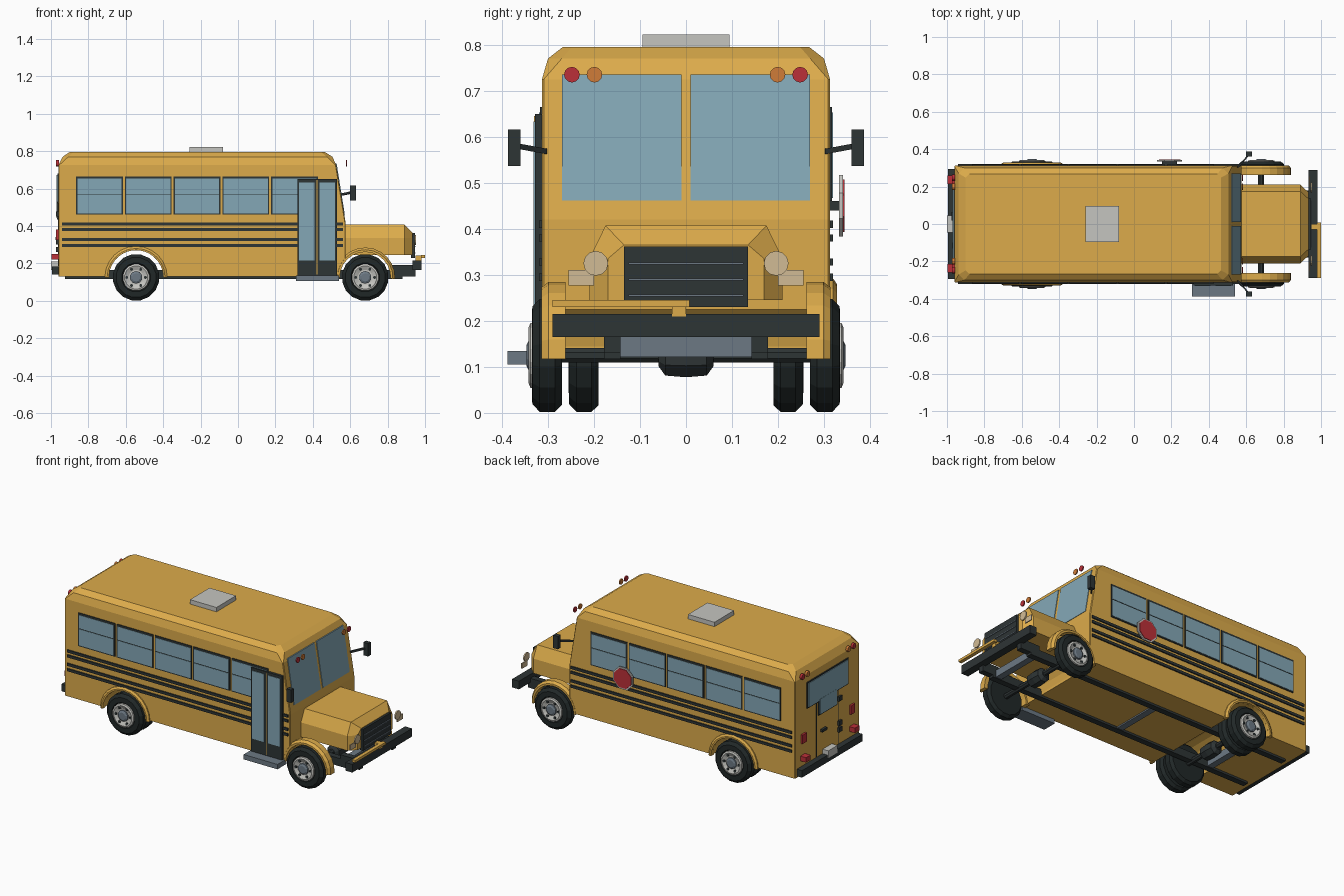
import bpy, bmesh
from math import sin, cos, pi
from mathutils import Vector

cube = bpy.data.objects.get("Cube")
if cube:
    bpy.data.objects.remove(cube)


def material(name, r, g, b):
    m = bpy.data.materials.new(name)
    m.use_nodes = True
    m.diffuse_color = (r, g, b, 1)
    m.node_tree.nodes["Principled BSDF"].inputs["Base Color"].default_value = (r, g, b, 1)
    return m


YELLOW = material("bus yellow", .72, .41, .07)
DARK = material("dark trim", .027, .035, .036)
TYRE = material("tyre black", .015, .021, .021)
GLASS = material("window glass", .23, .39, .47)
RED = material("signal red", .5, .03, .04)
ORANGE = material("amber lamp", .63, .2, .04)
PALE = material("headlight cream", .64, .5, .3)
GREY = material("light grey", .56, .56, .53)
SLATE = material("slate metal", .15, .19, .23)


def finish(name, bm, mat):
    bmesh.ops.recalc_face_normals(bm, faces=bm.faces)
    me = bpy.data.meshes.new(name)
    bm.to_mesh(me)
    bm.free()
    me.materials.append(mat)
    ob = bpy.data.objects.new(name, me)
    bpy.context.collection.objects.link(ob)
    return ob


def loft(name, rings, mat, closed=False):
    """Skin a list of equal-length point rings; cap the ends unless closed."""
    bm = bmesh.new()
    vs = [[bm.verts.new(p) for p in ring] for ring in rings]
    n = len(vs[0])
    pairs = list(zip(vs, vs[1:])) + ([(vs[-1], vs[0])] if closed else [])
    for a, b in pairs:
        for i in range(n):
            j = (i + 1) % n
            bm.faces.new((a[i], a[j], b[j], b[i]))
    if not closed:
        bm.faces.new(vs[0])
        bm.faces.new(vs[-1])
    return finish(name, bm, mat)


def box(name, x, y, z, mat):
    (x0, x1), (y0, y1), (z0, z1) = x, sorted(y), z
    return loft(name, [[(x0, y0, h), (x1, y0, h), (x1, y1, h), (x0, y1, h)] for h in (z0, z1)], mat)


def prism(name, outline, y0, y1, mat):
    return loft(name, [[(x, y, z) for x, z in outline] for y in (y0, y1)], mat)


def lathe(name, cx, cz, profile, mat, n=16):
    """Spin (radius, y) points about a crosswise axle."""
    rings = [[(cx + r * cos(2 * pi * (i + .5) / n), y, cz + r * sin(2 * pi * (i + .5) / n))
              for i in range(n)] for r, y in profile]
    return loft(name, rings, mat)


def disc(name, x0, x1, y, z, r, mat, n=12):
    """Round lamp facing along x."""
    return loft(name, [[(x, y + r * cos(2 * pi * i / n), z + r * sin(2 * pi * i / n))
                        for i in range(n)] for x in (x0, x1)], mat)


def arch(name, cx, r0, r1, y0, y1, mat, a0=0, a1=pi, n=12):
    """Wheel arch band with a bevelled outer edge."""
    e = (y1 - y0) * .3
    section = [(r0, y0), (r1, y0), (r1, y1 - e), (r1 - .012, y1), (r0, y1)]
    angles = [a0 + (a1 - a0) * i / n for i in range(n + 1)]
    return loft(name, [[(cx + r * cos(a), y, .125 + r * sin(a)) for r, y in section]
                       for a in angles], mat)


REAR, FRONT = -.545, .68

# Body shell with chamfered roof
rings = []
for z, xb, xf, w, c in ((.13, -.96, .575, .313, .004), (.42, -.96, .575, .313, .004),
                        (.725, -.96, .525, .313, .004), (.77, -.937, .505, .3, .03),
                        (.795, -.9, .465, .268, .02)):
    rings.append([(xb, w - c, z), (xb, c - w, z), (xb + c, -w, z), (xf - c, -w, z),
                  (xf, c - w, z), (xf, w - c, z), (xf - c, w, z), (xb + c, w, z)])
body = loft("body_shell", rings, YELLOW)

# Wheel wells cut through the body
cutters = [lathe("wheel_well_cutter", cx, .125, [(.146, -.5), (.146, .5)], YELLOW, 24)
           for cx in (REAR, FRONT)]
for c in cutters:
    c.hide_render = True
    mod = body.modifiers.new("wheel well", 'BOOLEAN')
    mod.operation, mod.solver, mod.object = 'DIFFERENCE', 'EXACT', c
bpy.context.view_layer.update()
cut = bpy.data.meshes.new_from_object(body.evaluated_get(bpy.context.evaluated_depsgraph_get()))
body.modifiers.clear()
body.data = cut
for c in cutters:
    bpy.data.objects.remove(c)

# Hood, narrowing towards the nose
hood = []
for x, w, top in ((.56, .21, .407), (.89, .21, .407), (.932, .17, .365)):
    hood.append([(x, -w, .245), (x, -w, .335), (x, .035 - w, top),
                 (x, w - .035, top), (x, w, .335), (x, w, .245)])
loft("hood", hood, YELLOW)
box("grille", (.925, .945), (-.135, .135), (.23, .362), DARK)
for z in (.255, .29, .325):
    box("grille_bar", (.945, .949), (-.125, .125), (z - .002, z + .002), SLATE)

# Side details on both sides
for s in (1, -1):
    for i in range(5):
        x0 = -.865 + i * .2605
        box("window_frame", (x0, x0 + .25), (s * .31, s * .317), (.46, .665), DARK)
        for z0, z1 in ((.467, .567), (.572, .653)):
            box("window_pane", (x0 + .007, x0 + .243), (s * .315, s * .319), (z0, z1), GLASS)
    for z in (.41, .38, .328, .295):
        box("side_stripe", (-.94, .562), (s * .31, s * .32), (z - .008, z + .008), DARK)
    arch("rear_arch", REAR, .146, .167, s * .3, s * .328, YELLOW)
    arch("front_fender", FRONT, .136, .16, s * .262, s * .314, YELLOW, -.05, pi)

    # Windscreen half on the sloped front
    slope = [(.575 - (z - .42) * .164, z) for z in (.462, .735)]
    prism("windscreen", [(slope[0][0] - .01, .462), (slope[0][0] + .003, .462),
                         (slope[1][0] + .004, .735), (slope[1][0] - .01, .735)],
          s * .01, s * .27, GLASS)

    # Lamps
    for y, mat in ((.248, RED), (.199, ORANGE)):
        disc("front_warning_lamp", .577, .584, s * y, .735, .017, mat)
        disc("rear_warning_lamp", -.972, -.958, s * y, .735, .017, mat)
    disc("headlight", .944, .952, s * .196, .325, .027, PALE)
    box("turn_lamp", (.936, .942), (s * .2, s * .255), (.277, .31), PALE)
    box("rear_brake_lamp", (-.972, -.955), (s * .215, s * .255), (.325, .38), RED)
    box("tail_lamp", (-.998, -.955), (s * .215, s * .26), (.22, .25), RED)

    # Mirror with slanted arm
    arm = [Vector((.555, s * .302, .568)), Vector((.615, s * .372, .581))]
    loft("mirror_arm", [[p + Vector((.005 * cos(a), .005 * sin(a), h)) for a, h in
                         ((0, -.006), (pi, -.006), (pi, .006), (0, .006))] for p in arm], DARK)
    box("mirror_head", (.6, .632), (s * .36, s * .387), (.537, .616), DARK)

    # Chassis rail and bumper bracket
    box("chassis_rail", (-.925, .88), (s * .142, s * .178), (.117, .165), DARK)
    box("rail_horn", (.82, .95), (s * .142, s * .178), (.13, .19), DARK)

    # Wheels: single in front, twin at the rear
    for cx, inner in ((FRONT, False), (REAR, True)):
        for y0 in ([.27, .19] if inner else [.27]):
            lathe("tyre", cx, .125, [(.07, s * y0), (.11, s * y0), (.125, s * (y0 + .015)),
                                     (.125, s * (y0 + .048)), (.108, s * (y0 + .064)),
                                     (.078, s * (y0 + .065)), (.07, s * (y0 + .055))], TYRE)
        lathe("wheel_rim", cx, .125, [(.072, s * .3), (.072, s * .338), (.062, s * .342),
                                      (.04, s * .332)], GREY)
        lathe("wheel_hub", cx, .125, [(.034, s * .32), (.034, s * .341), (.022, s * .347)], SLATE, 10)
        for i in range(6):
            a = i * pi / 3
            lathe("rim_hole", cx + .05 * cos(a), .125 + .05 * sin(a),
                  [(.0085, s * .33), (.0085, s * .3405)], DARK, 6)

# Axles and differentials
for cx in (FRONT, REAR):
    lathe("axle", cx, .125, [(.017, -.29), (.017, .29)], DARK, 8)
    lathe("differential", cx, .12, [(.02, -.06), (.042, -.045), (.046, 0), (.042, .045), (.02, .06)],
          DARK, 8)
for x in (-.68, -.04, .82):
    box("crossmember", (x, x + .04), (-.142, .142), (.122, .165), SLATE)

# Entry door with two leaves and a step
box("door_frame", (.318, .53), (-.305, -.328), (.135, .65), DARK)
for x in (.327, .437):
    box("door_pane", (x, x + .082), (-.32, -.331), (.215, .633), GLASS)
box("door_gap", (.42, .424), (-.32, -.33), (.14, .645), YELLOW)
box("door_step", (.31, .54), (-.3, -.388), (.105, .135), SLATE)

# Stop paddle on the left side
for name, r, y0, y1, mat in (("stop_paddle_rim", .072, .333, .341, GREY),
                             ("stop_paddle_face", .062, .34, .345, RED)):
    lathe(name, .19, .45, [(r, y0), (r, y1)], mat, 8)
box("stop_paddle_hinge", (.15, .23), (.31, .335), (.44, .46), DARK)

# Rear door, windows and plate
box("rear_window_frame", (-.966, -.955), (-.2, .2), (.52, .68), DARK)
box("rear_window", (-.97, -.955), (-.193, .193), (.527, .673), GLASS)
box("rear_door_frame", (-.967, -.955), (-.09, .09), (.435, .53), DARK)
box("rear_door_window", (-.971, -.955), (-.083, .083), (.442, .535), GLASS)
for y in (-.105, .105):
    box("rear_door_seam", (-.963, -.955), (y - .002, y + .002), (.185, .68), DARK)
for z in (.26, .3, .45):
    box("rear_door_hinge", (-.972, -.955), (-.13, -.1), (z, z + .028), DARK)
box("rear_door_handle", (-.975, -.955), (.02, .065), (.325, .34), DARK)
box("number_plate", (-.999, -.955), (-.045, .045), (.165, .21), GREY)

# Bumpers, crossing arm and roof hatch
box("rear_bumper", (-.995, -.955), (-.295, .295), (.14, .183), DARK)
box("front_bumper", (.933, .98), (-.29, .29), (.165, .215), DARK)
box("crossing_arm", (.978, 1.0), (-.29, .008), (.23, .245), YELLOW)
box("arm_bracket", (.95, .982), (-.03, 0), (.21, .243), YELLOW)
box("roof_hatch", (-.26, -.08), (-.095, .095), (.79, .822), GREY)
